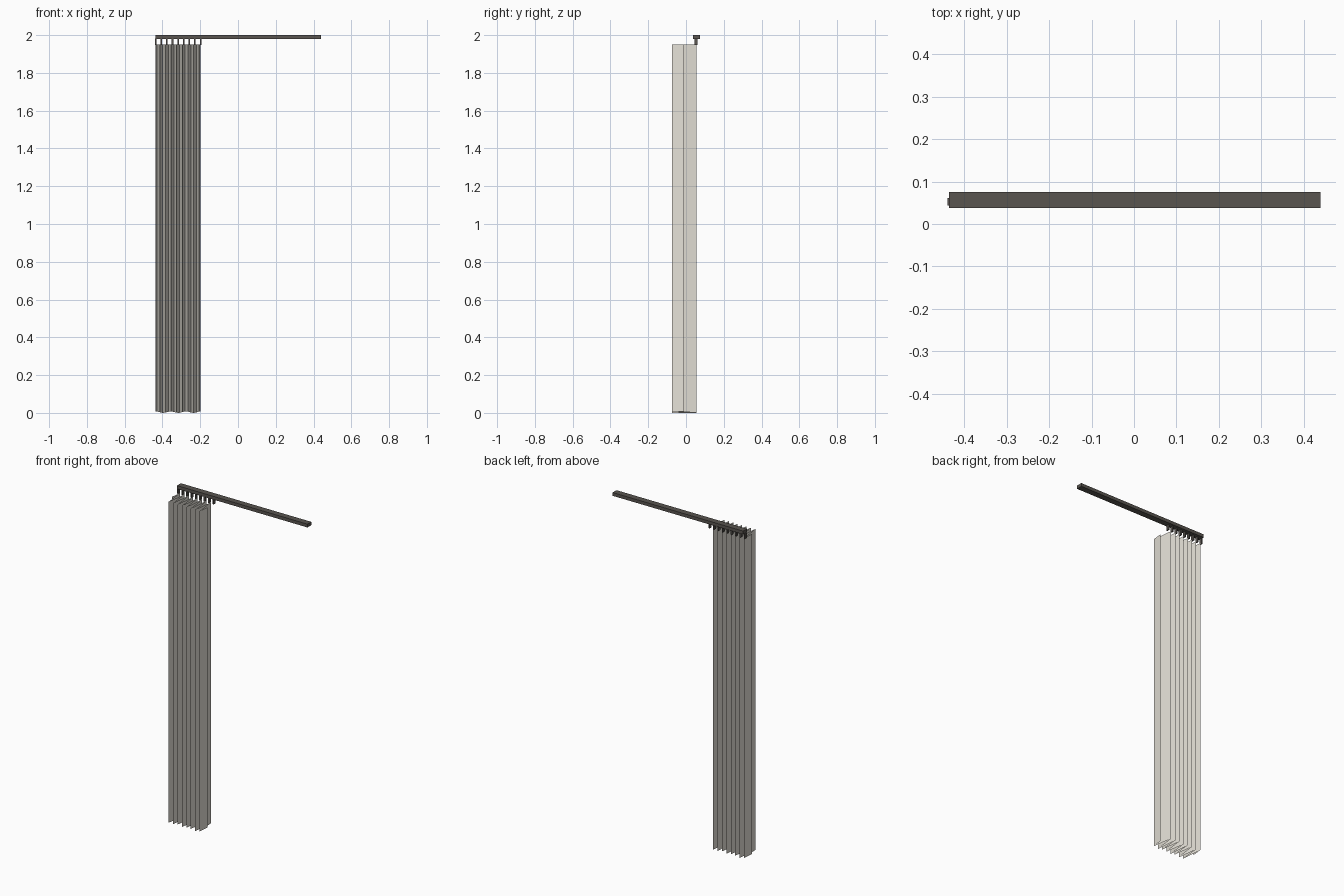
import bpy, bmesh, math

if "Cube" in bpy.data.objects:
    bpy.data.objects.remove(bpy.data.objects["Cube"])

X0, X1 = -0.436, -0.198        # gathered width of the curtain
Y_BACK, Y_FRONT = 0.055, -0.075
TOP, PLEATS = 1.95, 8
PITCH = (X1 - X0) / PLEATS


def material(name, rgb):
    m = bpy.data.materials.new(name)
    m.diffuse_color = (*rgb, 1)
    m.use_nodes = True
    m.node_tree.nodes["Principled BSDF"].inputs["Base Color"].default_value = m.diffuse_color
    return m


cloth = material("beige_cloth", (0.78, 0.75, 0.68))
metal = material("dark_metal", (0.10, 0.09, 0.08))


def box(name, lo, hi, mat):
    bpy.ops.mesh.primitive_cube_add(size=1, location=[(a + b) / 2 for a, b in zip(lo, hi)])
    ob = bpy.context.object
    ob.name = name
    ob.scale = [b - a for a, b in zip(lo, hi)]
    bpy.ops.object.transform_apply(location=False, rotation=False, scale=True)
    ob.data.materials.append(mat)
    return ob


# ceiling rail
box("rail", (-0.436, 0.038, 1.98), (0.44, 0.075, 2.0), metal)

# one hanger per pleat boundary
for i in range(PLEATS + 1):
    x = X0 + i * PITCH
    box(f"hanger_{i + 1}", (x - 0.004, 0.044, 1.948), (x + 0.004, 0.061, 1.981), metal)

# pleated curtain: triangle wave that starts and ends mid-panel
mid = (Y_BACK + Y_FRONT) / 2
profile = [(X0, mid)]
for i in range(PLEATS):
    profile += [(X0 + (i + 0.25) * PITCH, Y_BACK), (X0 + (i + 0.75) * PITCH, Y_FRONT)]
profile.append((X1, mid))

bm = bmesh.new()
columns = []
for x, y in profile:
    hem = 0.004 + 0.004 * math.cos((x - X0) * 2 * math.pi / 0.08)   # slightly uneven hem
    columns.append((bm.verts.new((x, y, hem)), bm.verts.new((x, y, TOP))))
for (a, b), (c, d) in zip(columns, columns[1:]):
    bm.faces.new((a, c, d, b))
mesh = bpy.data.meshes.new("curtain")
bm.to_mesh(mesh)
bm.free()
mesh.materials.append(cloth)
curtain = bpy.data.objects.new("curtain", mesh)
bpy.context.collection.objects.link(curtain)
